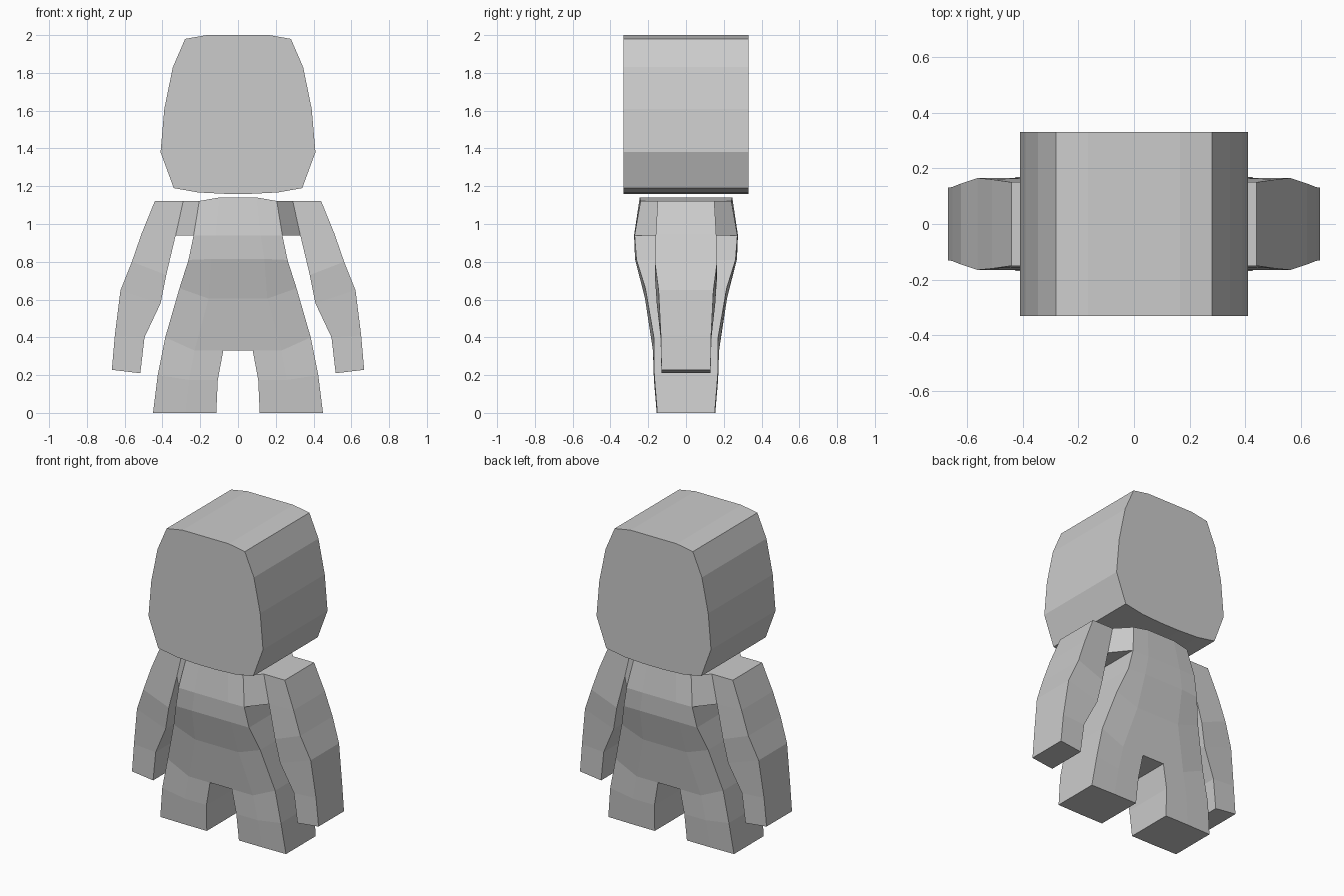
import bpy, bmesh

cube = bpy.data.objects.get("Cube")
if cube:
    bpy.data.objects.remove(cube, do_unlink=True)

grey = bpy.data.materials.new("plain grey")
grey.use_nodes = True
colour = (0.6, 0.6, 0.6, 1)
grey.diffuse_color = colour
grey.node_tree.nodes["Principled BSDF"].inputs["Base Color"].default_value = colour


def finish(name, bm, mirror=False):
    """Turn a bmesh into a flat-shaded grey object, mirrored if asked."""
    bmesh.ops.recalc_face_normals(bm, faces=bm.faces)
    mesh = bpy.data.meshes.new(name)
    bm.to_mesh(mesh)
    bm.free()
    mesh.materials.append(grey)
    obj = bpy.data.objects.new(name, mesh)
    bpy.context.collection.objects.link(obj)
    if mirror:
        mod = obj.modifiers.new("Mirror", 'MIRROR')
        mod.use_clip = True
    return obj


def bridge(bm, a, b, closed=True):
    """Join two rows of vertices with quads."""
    n = len(a)
    for i in range(n if closed else n - 1):
        j = (i + 1) % n
        bm.faces.new((a[i], a[j], b[j], b[i]))


def loft(name, rings, mirror=False):
    """Skin closed rings and cap both ends."""
    bm = bmesh.new()
    rows = [[bm.verts.new(p) for p in ring] for ring in rings]
    for a, b in zip(rows, rows[1:]):
        bridge(bm, a, b)
    bm.faces.new(rows[0])
    bm.faces.new(rows[-1])
    return finish(name, bm, mirror)


# Head: a rounded outline extruded front to back
half = [(0.165, 2.0), (0.28, 1.98), (0.345, 1.83), (0.39, 1.61),
        (0.41, 1.38), (0.34, 1.19), (0.21, 1.167), (0.07, 1.16)]
outline = half + [(-x, z) for x, z in reversed(half)]
loft("head", [[(x, y, z) for x, z in outline] for y in (-0.33, 0.33)])

# Body: half rows of (inner x, middle x, edge x, middle z, edge z, middle y, edge y)
trunk = [(0.05, 0.10, 0.205, 1.14, 1.122, 0.245, 0.24),
         (0.06, 0.12, 0.235, 0.94, 0.94, 0.275, 0.272),
         (0.07, 0.14, 0.262, 0.815, 0.81, 0.27, 0.262),
         (0.08, 0.155, 0.31, 0.605, 0.66, 0.217, 0.215),
         (0.078, 0.23, 0.385, 0.33, 0.40, 0.175, 0.17)]
legs = [(0.107, 0.26, 0.425, 0.175, 0.20, 0.17, 0.168),
        (0.115, 0.28, 0.45, 0.0, 0.0, 0.155, 0.152)]


def body_row(bm, c, m, e, zm, ze, ym, ye, centre):
    front = [(c, -ym, zm), (m, -ym, zm), (e, -ye, ze)]
    if centre:
        front.insert(0, (0, -ym, zm))
    back = [(x, -y, z) for x, y, z in reversed(front)]
    return [bm.verts.new(p) for p in front + back]


bm = bmesh.new()
rows = [body_row(bm, *r, True) for r in trunk]
for a, b in zip(rows, rows[1:]):
    bridge(bm, a, b, closed=False)
# top of the trunk, in strips
n = len(rows[0])
for i in range(n // 2 - 1):
    r = rows[0]
    bm.faces.new((r[i], r[i + 1], r[n - 2 - i], r[n - 1 - i]))
hip = rows[-1]
bm.faces.new((hip[0], hip[1], hip[-2], hip[-1]))      # crotch
ring = hip[1:-1]
for r in legs:
    lower = body_row(bm, *r, False)
    bridge(bm, ring, lower)
    ring = lower
bm.faces.new(ring)                                    # sole
finish("body_and_legs", bm, True)

# Arms: rings of (inner x, inner z, outer x, outer z, half depth inner, outer)
arm = [(0.29, 1.122, 0.44, 1.122, 0.15, 0.15),
       (0.33, 0.94, 0.51, 0.95, 0.155, 0.16),
       (0.38, 0.73, 0.562, 0.80, 0.165, 0.165),
       (0.41, 0.58, 0.622, 0.65, 0.155, 0.145),
       (0.495, 0.40, 0.652, 0.41, 0.135, 0.133),
       (0.517, 0.21, 0.668, 0.228, 0.13, 0.13)]
loft("arms", [[(xi, -yi, zi), (xo, -yo, zo), (xo, yo, zo), (xi, yi, zi)]
              for xi, zi, xo, zo, yi, yo in arm], True)

# Shoulder wedges between trunk and arms
shoulder = [(0.205, 0.24, 0.29, 0.15, 1.122), (0.235, 0.272, 0.33, 0.155, 0.94)]
loft("shoulders", [[(xt, -yt, z), (xa, -ya, z), (xa, ya, z), (xt, yt, z)]
                   for xt, yt, xa, ya, z in shoulder], True)
